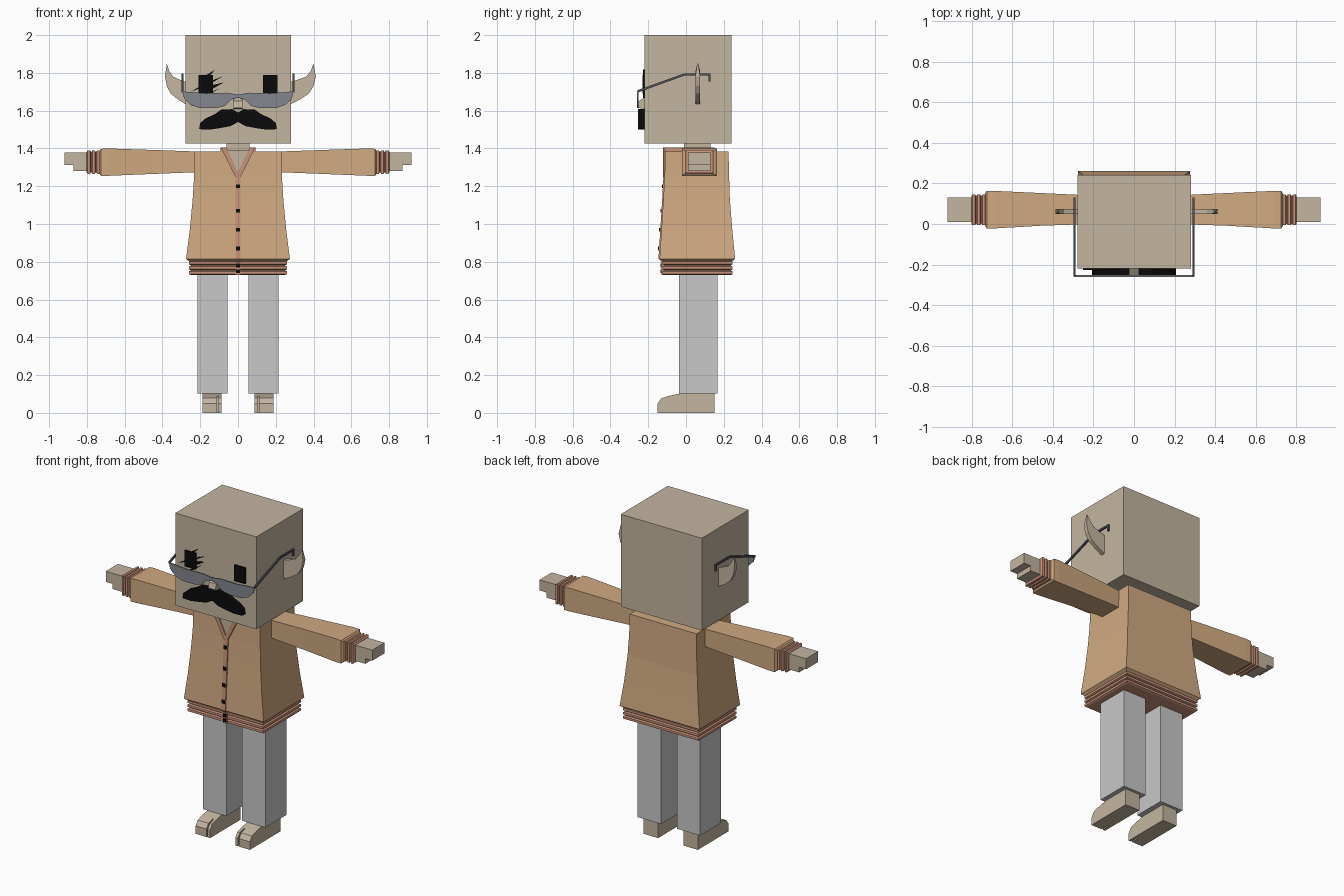
import bpy, bmesh
from mathutils import Vector

if "Cube" in bpy.data.objects:
    bpy.data.objects.remove(bpy.data.objects["Cube"], do_unlink=True)


def material(name, color):
    m = bpy.data.materials.new(name)
    m.use_nodes = True
    rgba = (*color, 1)
    m.diffuse_color = rgba
    m.node_tree.nodes["Principled BSDF"].inputs["Base Color"].default_value = rgba
    return m


SKIN = material("beige skin", (0.55, 0.46, 0.35))
KNIT = material("tan knit", (0.63, 0.40, 0.22))
RIB = material("pink ribbing", (0.58, 0.29, 0.19))
CLOTH = material("light grey cloth", (0.58, 0.58, 0.58))
LENS = material("smoky lens", (0.23, 0.24, 0.27))
METAL = material("dark metal", (0.08, 0.085, 0.1))
BLACK = material("black", (0.003, 0.003, 0.003))


def finish(name, bm, mat):
    bmesh.ops.recalc_face_normals(bm, faces=bm.faces)
    me = bpy.data.meshes.new(name)
    bm.to_mesh(me)
    bm.free()
    me.materials.append(mat)
    ob = bpy.data.objects.new(name, me)
    bpy.context.collection.objects.link(ob)
    return ob


def bridge(name, rings, mat):
    """Join rings of equal length into a closed solid."""
    bm = bmesh.new()
    loops = [[bm.verts.new(p) for p in ring] for ring in rings]
    n = len(loops[0])
    for a, b in zip(loops, loops[1:]):
        for i in range(n):
            j = (i + 1) % n
            bm.faces.new((a[i], a[j], b[j], b[i]))
    bm.faces.new(loops[0][::-1])
    bm.faces.new(loops[-1])
    return finish(name, bm, mat)


def prism(name, pts, axis, lo, hi, mat):
    """Extrude an outline: axis y takes (x, z) points, axis x takes (y, z)."""
    def place(p, d):
        return (p[0], d, p[1]) if axis == "y" else (d, p[0], p[1])
    return bridge(name, [[place(p, d) for p in pts] for d in (lo, hi)], mat)


def box(name, x, y, z, mat):
    return prism(name, [(x[0], z[0]), (x[1], z[0]), (x[1], z[1]), (x[0], z[1])],
                 "y", y[0], y[1], mat)


def span(s, a, b):
    return sorted((s * a, s * b))


def flip(pts, s):
    return [(s * x, z) for x, z in pts]


def rect_z(half, y0, y1, z):
    return [(-half, y0, z), (half, y0, z), (half, y1, z), (-half, y1, z)]


def rect_x(x, y0, y1, z0, z1):
    return [(x, y0, z0), (x, y1, z0), (x, y1, z1), (x, y0, z1)]


# Head, nose and neck
box("head", (-0.278, 0.28), (-0.22, 0.242), (1.425, 2.0), SKIN)
box("neck", (-0.06, 0.06), (-0.01, 0.13), (1.3, 1.43), SKIN)
prism("nose", [(-0.22, 1.61), (-0.258, 1.615), (-0.25, 1.65), (-0.22, 1.67)],
      "x", -0.025, 0.025, SKIN)

# Sweater body: half width, front, back, height
body = [(0.255, -0.12, 0.24, 0.80), (0.275, -0.14, 0.26, 0.815),
        (0.255, -0.13, 0.245, 0.97), (0.24, -0.12, 0.232, 1.13),
        (0.232, -0.113, 0.228, 1.26), (0.23, -0.11, 0.225, 1.385)]
bridge("sweater_body", [rect_z(*r) for r in body], KNIT)

# Ribbed hem with three ridges
rings = []
for i in range(3):
    z = 0.73 + i * 0.026
    for dz, out in ((0, 0), (0.005, 0.01), (0.019, 0.01), (0.024, 0)):
        rings.append(rect_z(0.25 + out, -0.115 - out, 0.237 + out, z + dz))
bridge("sweater_hem", rings, RIB)

# Button placket follows the chest
front = [(-0.129, 0.73), (-0.129, 0.80)] + [(r[1] - 0.006, r[3]) for r in body[1:5]]
prism("button_placket", front + [(y + 0.03, z) for y, z in front[::-1]],
      "x", -0.014, 0.014, RIB)


def front_y(z):
    for (ya, za), (yb, zb) in zip(front, front[1:]):
        if za <= z <= zb:
            return ya + (yb - ya) * (z - za) / (zb - za)
    return front[-1][0]


for z in (0.75, 0.78, 0.87, 0.97, 1.07, 1.2):
    y = front_y(z)
    box("button", (-0.01, 0.01), (y - 0.006, y + 0.01), (z - 0.01, z + 0.01), BLACK)

# V neck
prism("neck_opening", [(0, 1.26), (0.07, 1.39), (-0.07, 1.39)],
      "y", -0.117, -0.109, SKIN)
box("collar_back", (-0.09, 0.09), (0.13, 0.15), (1.38, 1.405), RIB)

# Lens outline for one half of the glasses
lens = [(0, 1.685), (0.06, 1.695), (0.17, 1.692), (0.295, 1.702), (0.285, 1.665),
        (0.25, 1.63), (0.2, 1.613), (0.12, 1.613), (0.07, 1.625), (0.035, 1.66),
        (0, 1.668)]
temple = [(-0.258, 1.695), (-0.01, 1.785), (0.12, 1.787), (0.12, 1.755),
          (0.13, 1.755), (0.13, 1.797), (-0.01, 1.797), (-0.258, 1.708)]
whisker = [(0, 1.59), (0.03, 1.608), (0.09, 1.605), (0.125, 1.58), (0.17, 1.56),
           (0.2, 1.535), (0.206, 1.502), (0.15, 1.5), (0.1, 1.507), (0.04, 1.518),
           (0, 1.54)]
ear = [(0.27, 1.63), (0.33, 1.66), (0.375, 1.69), (0.4, 1.73), (0.412, 1.78),
       (0.4, 1.85), (0.385, 1.81), (0.36, 1.78), (0.32, 1.765), (0.27, 1.75)]
toe = [(-0.15, 0), (-0.09, 0), (-0.09, 0.09), (-0.13, 0.078), (-0.15, 0.05)]
foot = [(-0.09, 0), (0.15, 0), (0.15, 0.105), (-0.02, 0.105), (-0.09, 0.09)]

for s, side in ((1, "left"), (-1, "right")):
    # Face
    prism(side + "_moustache", flip(whisker, s), "y", -0.253, -0.215, BLACK)
    box(side + "_eye", span(s, 0.133, 0.208), (-0.229, -0.215), (1.69, 1.79), BLACK)
    prism(side + "_lens", flip(lens, s), "y", -0.26, -0.252, LENS)
    prism(side + "_temple", temple, "x", *span(s, 0.289, 0.298), METAL)
    ob = prism(side + "_ear", flip(ear, s), "y", 0.05, 0.075, SKIN)
    for v in ob.data.vertices:
        if v.co.z > 1.84:
            v.co.y = 0.0625 + (v.co.y - 0.0625) * 0.2
        if s < 0:
            v.co.x += 0.025 * (abs(v.co.x) - 0.27) / 0.14

    # Collar
    prism(side + "_neckline",
          flip([(0, 1.245), (0.014, 1.25), (0.092, 1.405), (0.062, 1.405), (0, 1.275)], s),
          "y", -0.123, -0.1, RIB)
    box(side + "_collar", span(s, 0.062, 0.092), (-0.11, 0.15), (1.375, 1.405), RIB)

    # Sleeve
    bridge(side + "_sleeve",
           [rect_x(s * x, *r) for x, *r in (
               (0.2, 0, 0.14, 1.275, 1.383), (0.45, -0.008, 0.152, 1.265, 1.392),
               (0.69, -0.022, 0.163, 1.255, 1.4), (0.725, -0.022, 0.163, 1.255, 1.398),
               (0.733, -0.01, 0.15, 1.265, 1.388))], KNIT)

    # Ribbed cuff
    rings = []
    for i in range(3):
        x = 0.728 + i * 0.025
        for dx, out in ((0, 0), (0.005, 0.008), (0.018, 0.008), (0.023, 0)):
            rings.append(rect_x(s * (x + dx), 0.002 - out, 0.138 + out,
                                1.274 - out, 1.382 + out))
    bridge(side + "_cuff", rings, RIB)

    # Hand with a stepped lower part
    prism(side + "_hand",
          flip([(0.79, 1.28), (0.87, 1.28), (0.87, 1.312), (0.918, 1.312),
                (0.918, 1.378), (0.79, 1.378)], s), "y", 0.01, 0.13, SKIN)

    # Leg and foot with a split toe
    box(side + "_trouser_leg", span(s, 0.055, 0.215), (-0.037, 0.168), (0.103, 0.76), CLOTH)
    prism(side + "_foot", foot, "x", *span(s, 0.087, 0.187), SKIN)
    prism(side + "_big_toe", toe, "x", *span(s, 0.087, 0.104), SKIN)
    prism(side + "_toes", toe, "x", *span(s, 0.112, 0.187), SKIN)

# Scratchy strokes across the right eye
for a, b, w in (((-0.08, 1.782), (-0.25, 1.7), 0.008),
                ((-0.12, 1.818), (-0.21, 1.745), 0.008),
                ((-0.075, 1.75), (-0.2, 1.7), 0.01),
                ((-0.1, 1.72), (-0.25, 1.62), 0.006)):
    a, b = Vector(a), Vector(b)
    side = (b - a).orthogonal().normalized() * w
    mid = (a + b) / 2
    prism("eye_scratch", [a, mid + side, b, mid - side], "y", -0.227, -0.219, BLACK)
